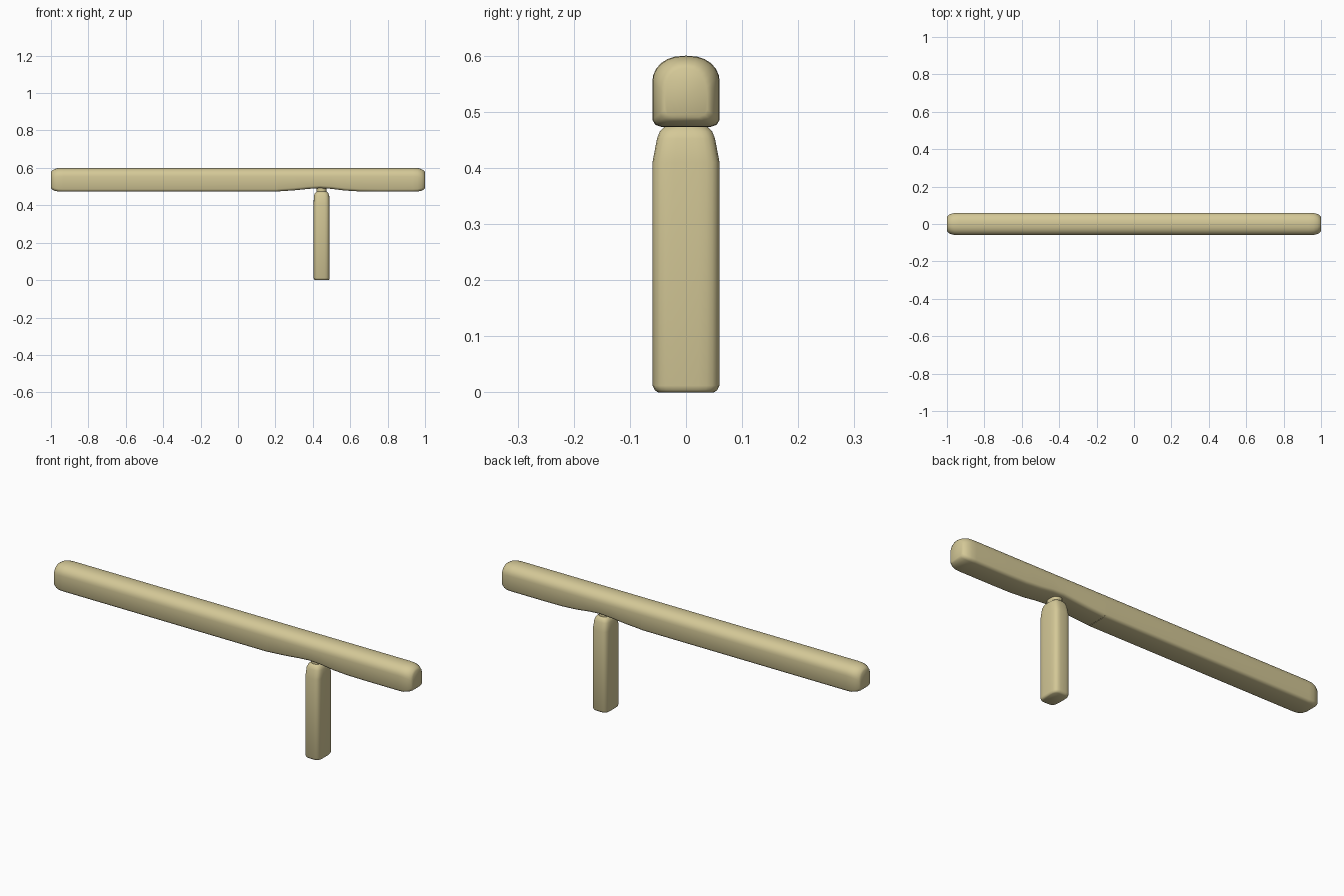
import bpy, bmesh, math

if "Cube" in bpy.data.objects:
    bpy.data.objects.remove(bpy.data.objects["Cube"])

wood = bpy.data.materials.new("pale wood")
wood.diffuse_color = (0.66, 0.58, 0.31, 1)
wood.use_nodes = True
wood.node_tree.nodes["Principled BSDF"].inputs["Base Color"].default_value = wood.diffuse_color


def loft(name, rings, cap_start=True, cap_end=True):
    """Skin a list of equal-length rings of points."""
    bm = bmesh.new()
    vr = [[bm.verts.new(p) for p in ring] for ring in rings]
    n = len(vr[0])
    for a, b in zip(vr, vr[1:]):
        for i in range(n):
            j = (i + 1) % n
            bm.faces.new((a[i], a[j], b[j], b[i]))
    if cap_start:
        bm.faces.new(vr[0][::-1])
    if cap_end:
        bm.faces.new(vr[-1])
    bmesh.ops.recalc_face_normals(bm, faces=bm.faces)
    me = bpy.data.meshes.new(name)
    bm.to_mesh(me)
    bm.free()
    me.materials.append(wood)
    ob = bpy.data.objects.new(name, me)
    bpy.context.collection.objects.link(ob)
    bpy.ops.object.select_all(action='DESELECT')
    ob.select_set(True)
    bpy.context.view_layer.objects.active = ob
    bpy.ops.object.shade_smooth_by_angle(angle=math.radians(50))
    return ob


def shaft_ring(x, inset=0.0, bottom=0.473):
    """Section with a domed top and softened flat bottom."""
    w, top, b = 0.06 - inset, 0.60 - inset, bottom + inset * 0.8
    half = [(w - 0.016, b), (w - 0.005, b + 0.004), (w, b + 0.013)]
    spring = top - 0.046
    for k in range(7):
        t = math.radians(90 * k / 6)
        half.append((w * math.cos(t) ** 0.85 if k < 6 else 0,
                     spring + 0.046 * math.sin(t)))
    pts = half + [(-y, z) for y, z in half[-2::-1]]
    return [(x, y, z) for y, z in pts]


# rounded end: (distance from tip, inset)
END = [(0, 0.022), (0.006, 0.014), (0.02, 0.006), (0.04, 0.001), (0.065, 0)]

# long arm of the shaft
loft("long_shaft", [shaft_ring(-1 + d, i) for d, i in END] + [shaft_ring(0.21)],
     cap_end=False)

# short grip side, hollowed underneath around the handle
under = [(0.21, 0.474), (0.30, 0.480), (0.38, 0.488), (0.44, 0.492),
         (0.50, 0.488), (0.57, 0.479), (0.65, 0.474), (0.75, 0.473)]
loft("short_shaft", [shaft_ring(x, 0, b) for x, b in under]
     + [shaft_ring(1 - d, i) for d, i in END[::-1]], cap_start=False)


def handle_ring(z, rx, ry, power):
    """Rounded-rectangle section of the handle."""
    pts = []
    for k in range(24):
        t = 2 * math.pi * (k + 0.5) / 24
        c, s = math.cos(t), math.sin(t)
        pts.append((0.447 + rx * math.copysign(abs(c) ** power, c),
                    ry * math.copysign(abs(s) ** power, s), z))
    return pts


# cross handle with tapered shoulders and a neck into the shaft
handle = [(0, 0.036, 0.050, 0.5), (0.004, 0.041, 0.056, 0.5),
          (0.012, 0.043, 0.060, 0.5), (0.41, 0.043, 0.060, 0.5),
          (0.452, 0.041, 0.052, 0.55), (0.465, 0.036, 0.047, 0.6),
          (0.472, 0.029, 0.040, 0.7), (0.474, 0.027, 0.036, 0.8),
          (0.498, 0.027, 0.036, 0.8)]
loft("handle", [handle_ring(*h) for h in handle])
